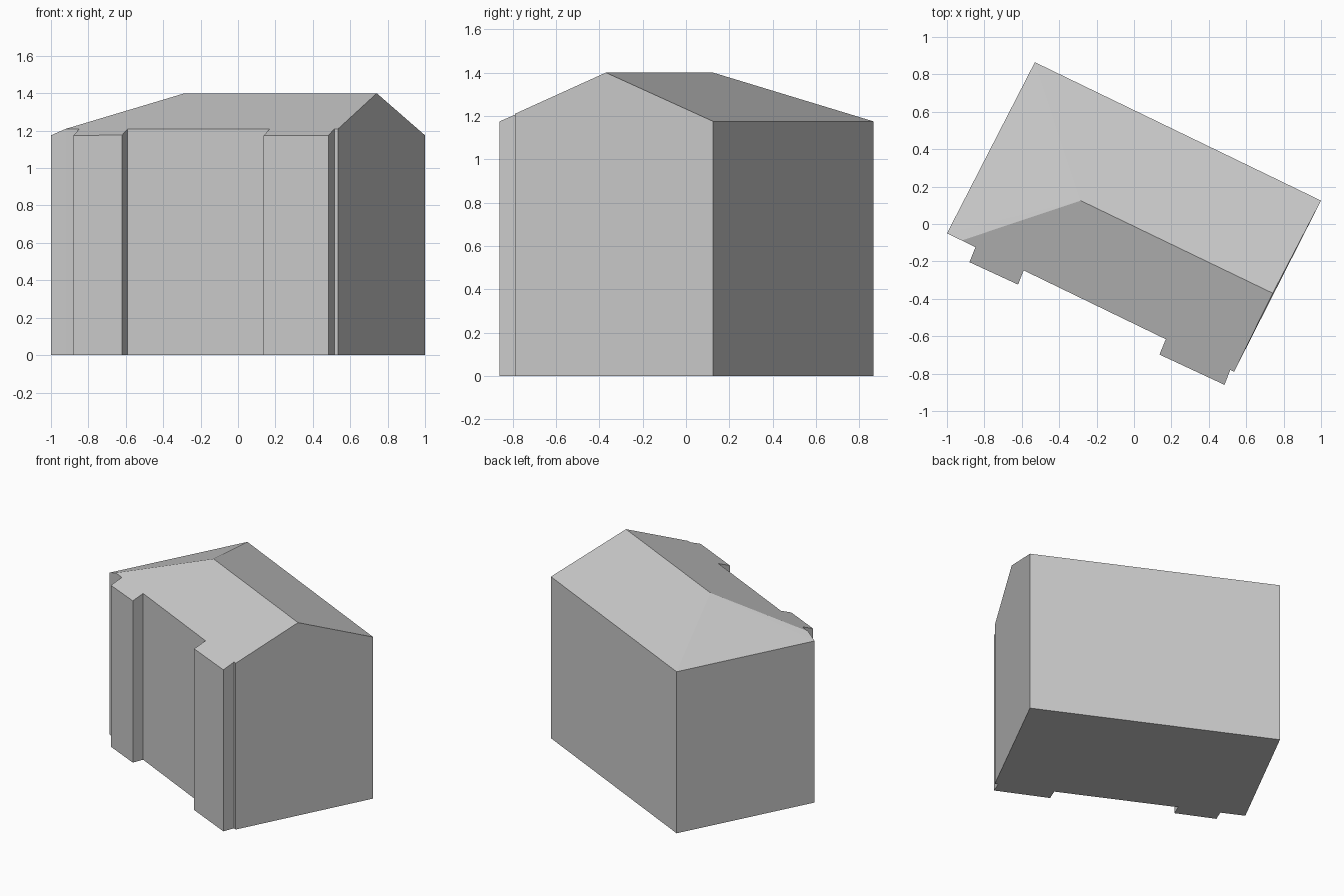
import bpy
import bmesh
from mathutils import Vector

cube = bpy.data.objects.get("Cube")
if cube:
    bpy.data.objects.remove(cube)

# One plain grey for walls and roof
grey = bpy.data.materials.new("plain_grey")
grey.use_nodes = True
colour = (0.6, 0.6, 0.6, 1)
grey.diffuse_color = colour
grey.node_tree.nodes["Principled BSDF"].inputs["Base Color"].default_value = colour

EAVE, RIDGE = 1.175, 1.40
back_left, back_right = (-0.53, 0.865), (1, 0.125)
west, east = (-1, -0.05), (0.535, -0.79)
hip_foot = (-0.921, -0.088)
# Front wall with its two projecting bays, from left to right
front = [hip_foot, (-0.848, -0.124), (-0.88, -0.204), (-0.62, -0.324),
         (-0.59, -0.248), (0.17, -0.616), (0.136, -0.698), (0.484, -0.86),
         (0.515, -0.78), east]
ridge_start, ridge_end = Vector((-0.285, 0.125)), Vector((0.742, -0.37))

along = (ridge_end - ridge_start).normalized()
across = Vector((along.y, -along.x))
bay_reach = across.dot(Vector((0.484, -0.86)) - ridge_start)


def front_height(p):
    """Height of the front roof slope above a plan point."""
    reach = across.dot(Vector(p) - ridge_start)
    return RIDGE - (RIDGE - EAVE) * reach / bay_reach


plan = [west] + front + [back_right, back_left]
heights = [EAVE] + [front_height(p) for p in front] + [EAVE, EAVE]

bm = bmesh.new()
low = [bm.verts.new((*p, 0)) for p in plan]
top = [bm.verts.new((*p, z)) for p, z in zip(plan, heights)]
start = bm.verts.new((*ridge_start, RIDGE))
end = bm.verts.new((*ridge_end, RIDGE))

# Floor and walls, with the gable wall rising to the ridge
bm.faces.new(low[::-1])
count = len(plan)
for i in range(count):
    j = (i + 1) % count
    peak = [end] if plan[i] == east else []
    bm.faces.new([low[i], low[j], top[j]] + peak + [top[i]])

# Roof: front slope, back slope and hipped end
bm.faces.new(top[1:-2] + [end, start])
bm.faces.new([end, top[-2], top[-1], start])
bm.faces.new([top[-1], top[0], start])
bm.faces.new([top[0], top[1], start])
bmesh.ops.recalc_face_normals(bm, faces=bm.faces)

mesh = bpy.data.meshes.new("house_body")
bm.to_mesh(mesh)
bm.free()
mesh.materials.append(grey)
house = bpy.data.objects.new("house_body", mesh)
bpy.context.collection.objects.link(house)
